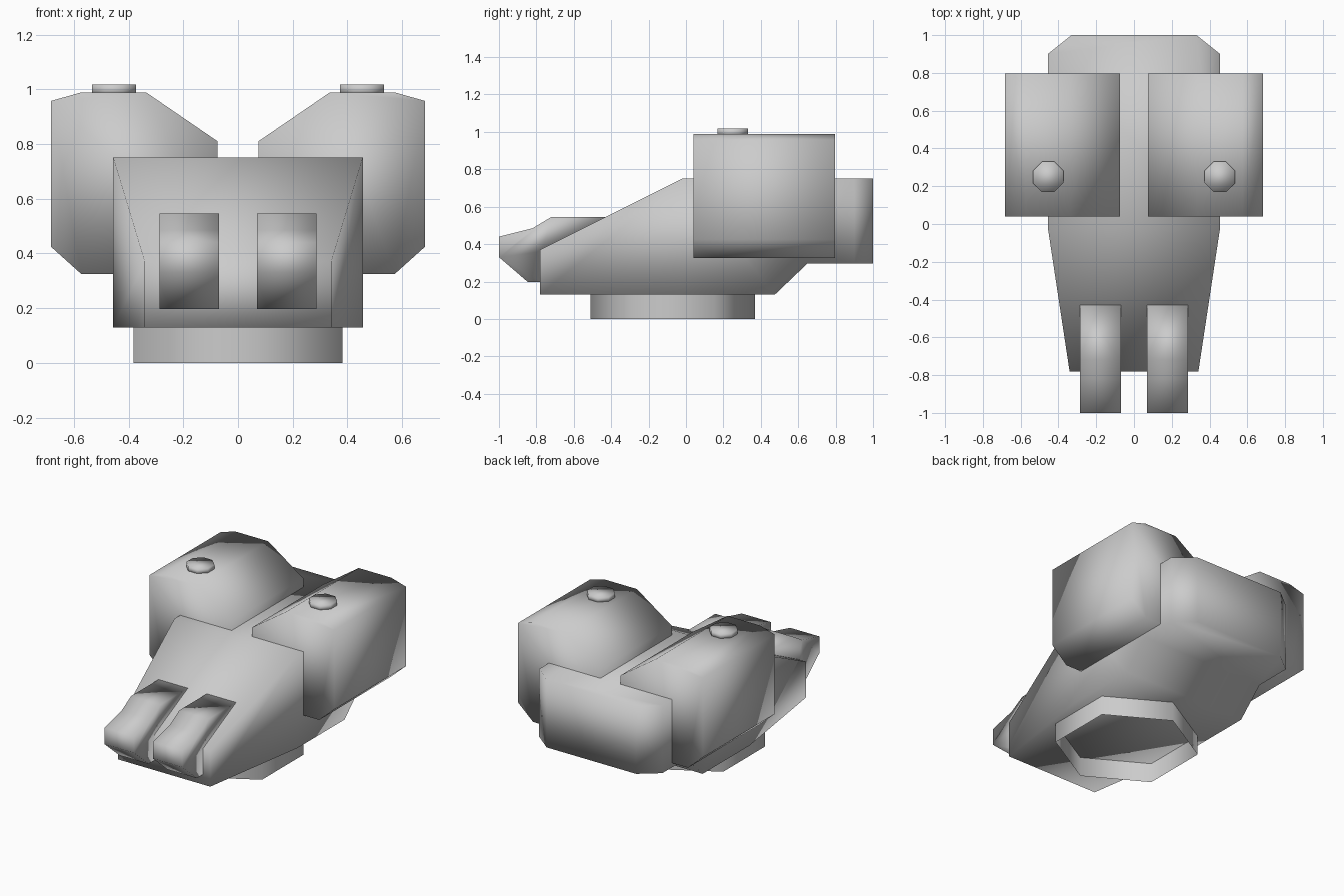
import bpy, bmesh, math
from mathutils import Vector

if "Cube" in bpy.data.objects:
    bpy.data.objects.remove(bpy.data.objects["Cube"])


def finish(name, bm):
    bmesh.ops.recalc_face_normals(bm, faces=bm.faces[:])
    for f in bm.faces:
        f.smooth = True
    me = bpy.data.meshes.new(name)
    bm.to_mesh(me)
    bm.free()
    ob = bpy.data.objects.new(name, me)
    bpy.context.collection.objects.link(ob)
    return ob


def prism(points, offset):
    """Closed prism from an outline of 3D points, extruded by offset."""
    bm = bmesh.new()
    face = bm.faces.new([bm.verts.new(p) for p in points])
    ext = bmesh.ops.extrude_face_region(bm, geom=[face], use_keep_orig=True)
    verts = [g for g in ext["geom"] if isinstance(g, bmesh.types.BMVert)]
    bmesh.ops.translate(bm, verts=verts, vec=offset)
    return bm


def trim(bm, point, normal):
    """Cut away everything beyond a plane and cap the cut."""
    geom = bm.verts[:] + bm.edges[:] + bm.faces[:]
    cut = bmesh.ops.bisect_plane(bm, geom=geom, plane_co=point, plane_no=normal,
                                 clear_outer=True, dist=1e-5)["geom_cut"]
    bmesh.ops.holes_fill(bm, edges=[e for e in cut if isinstance(e, bmesh.types.BMEdge)])


# Hull: side profile, then tapered nose and chamfered rear corners
W = 0.456
profile = [(-0.78, 0.13), (-0.78, 0.37), (-0.02, 0.75), (1.0, 0.75),
           (1.0, 0.297), (0.65, 0.297), (0.475, 0.13)]
hull = prism([(-W, y, z) for y, z in profile], Vector((2 * W, 0, 0)))
for s in (-1, 1):
    trim(hull, Vector((s * W, -0.02, 0)), Vector((s * 0.76, -0.115, 0)).normalized())
    trim(hull, Vector((s * W, 0.9, 0)), Vector((s * 0.1, 0.125, 0)).normalized())
finish("hull", hull)

# Base: open six-sided tube
base = bmesh.new()
bmesh.ops.create_cone(base, cap_ends=False, segments=6, radius1=0.44, radius2=0.44, depth=0.13)
ys = [abs(v.co.y) for v in base.verts]
if max(ys) < 0.43:  # turn a corner to face the front
    for v in base.verts:
        v.co.x, v.co.y = -v.co.y, v.co.x
bmesh.ops.translate(base, verts=base.verts[:], vec=(0, -0.07, 0.065))
finish("base_ring", base)

pod_outline = [(0.075, 0.81), (0.335, 0.988), (0.575, 0.988), (0.684, 0.957),
               (0.684, 0.425), (0.573, 0.325), (0.335, 0.325), (0.075, 0.425)]
barrel_outline = [(-1.0, 0.44), (-0.82, 0.485), (-0.72, 0.545), (-0.43, 0.545),
                  (-0.77, 0.36), (-0.77, 0.197), (-0.845, 0.197), (-1.0, 0.33)]

for side, s in (("right", 1), ("left", -1)):
    # Side pod
    finish(side + "_pod", prism([(s * x, 0.04, z) for x, z in pod_outline],
                                Vector((0, 0.757, 0))))
    # Front barrel
    finish(side + "_barrel", prism([(s * 0.07, y, z) for y, z in barrel_outline],
                                   Vector((s * 0.217, 0, 0))))
    # Knob on the pod: eight-sided with flats to the axes
    ring = [math.pi / 8 + i * math.pi / 4 for i in range(8)]
    finish(side + "_knob", prism([(s * 0.454 + 0.087 * math.cos(a),
                                   0.25 + 0.087 * math.sin(a), 0.98) for a in ring],
                                 Vector((0, 0, 0.038))))
